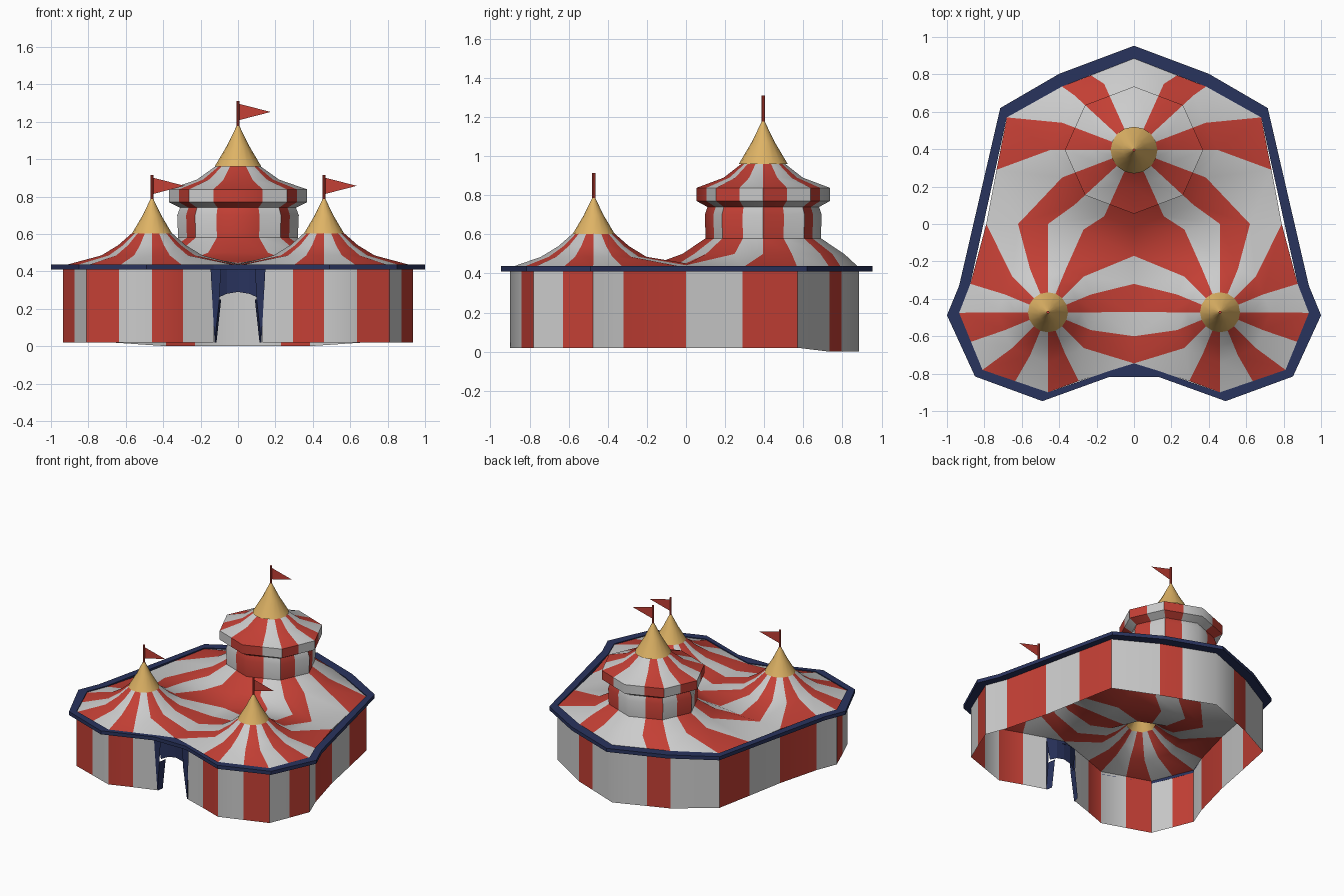
import bpy, bmesh, math
from mathutils import Vector

if "Cube" in bpy.data.objects:
    bpy.data.objects.remove(bpy.data.objects["Cube"])


def material(name, rgb):
    m = bpy.data.materials.new(name)
    m.diffuse_color = (*rgb, 1)
    m.use_nodes = True
    m.node_tree.nodes["Principled BSDF"].inputs["Base Color"].default_value = m.diffuse_color
    return m


WHITE = material("white_canvas", (0.8, 0.8, 0.8))
RED = material("red_canvas", (0.55, 0.05, 0.035))
GOLD = material("gold", (0.73, 0.45, 0.13))
NAVY = material("navy", (0.022, 0.033, 0.11))


def build(name, faces, mats, mirror=False, smooth=True):
    """faces: list of (points, material index)"""
    bm = bmesh.new()
    for pts, mi in faces:
        f = bm.faces.new([bm.verts.new(p) for p in pts])
        f.material_index = mi
    bmesh.ops.remove_doubles(bm, verts=bm.verts, dist=0.0005)
    me = bpy.data.meshes.new(name)
    bm.to_mesh(me)
    bm.free()
    for m in mats:
        me.materials.append(m)
    ob = bpy.data.objects.new(name, me)
    bpy.context.collection.objects.link(ob)
    if mirror:
        ob.modifiers.new("mirror", 'MIRROR').merge_threshold = 0.001
    if smooth:
        bpy.ops.object.select_all(action='DESELECT')
        ob.select_set(True)
        bpy.context.view_layer.objects.active = ob
        bpy.ops.object.shade_smooth_by_angle(angle=math.radians(42))
    return ob


def ray_point(c, r, k, z, sy=1.0):
    """Point on an octagon whose edges are split in half (16 rays, 0 = front)."""
    a = math.radians(-90 + 22.5 * k)
    if k % 2:
        r *= math.cos(math.radians(22.5))
    return Vector((c[0] + r * math.cos(a), c[1] + sy * r * math.sin(a), z))


def sectors(rays, first_red):
    """Striped canvas between neighbouring rays."""
    out = []
    for k in range(len(rays) - 1):
        a, b = rays[k], rays[k + 1]
        for i in range(len(a) - 1):
            out.append(([a[i], a[i + 1], b[i + 1], b[i]], (k + first_red) % 2))
    return out


# Roof: right half, one low front peak and half of the tall back tower
E = 0.43
FRONT, BACK = (0.46, -0.472), (0.0, 0.395)
front_ends = [(.46, -.9, E), (.635, -.84, E), (.81, -.78, E), (.873, -.63, E),
              (.935, -.475, E), (.875, -.32, E), (.79, 0, E), (.62, 0, .442),
              (.46, 0, .452), (.27, -.03, .455), (0, -.17, .445), (0, -.32, .44),
              (0, -.47, .437), (0, -.6, .433), (0, -.745, E), (.295, -.84, E)]
back_ends = front_ends[10:6:-1] + [(.735, .29, E), (.68, .57, E), (.385, .735, E),
                                   (.23, .795, E), (0, .885, E)]
front_profile = [(.10, .61), (.18, .54), (.27, .485)]
tower_profile = [(.115, .965), (.22, .89), (.37, .838), (.37, .77), (.31, .74),
                 (.325, .70), (.32, .58), (.45, .50)]
front_rays = [[ray_point(FRONT, r, k, z) for r, z in front_profile] + [Vector(e)]
              for k, e in enumerate(front_ends)]
front_rays.append(front_rays[0])
tower_rays = [[ray_point(BACK, r, j, z, 0.92) for r, z in tower_profile] + [Vector(e)]
              for j, e in enumerate(back_ends)]
for ray in (tower_rays[0], tower_rays[8]):
    for p in ray:
        p.x = 0
roof = sectors(front_rays, 0) + sectors(tower_rays, 1)
roof.append(([front_ends[6], back_ends[4], front_ends[7]], 0))
build("striped_roof", roof, [WHITE, RED], mirror=True)

# Wall: one stripe per outline segment
outline = [(.13, -.785, E), front_ends[15]] + front_ends[:7] + back_ends[4:]
wall = []
for i in range(len(outline) - 1):
    a, b = outline[i], outline[i + 1]
    za, zb = (0.0 if p[1] > 0.6 else 0.02 for p in (a, b))
    wall.append(([(a[0], a[1], za), (b[0], b[1], zb), b, a], i % 2))
build("striped_wall", wall, [WHITE, RED], mirror=True)

# Navy eave trim
inner = [(0, -.745), (.13, -.785), (.46, -.9), (.81, -.78), (.935, -.475),
         (.875, -.32), (.68, .57), (.385, .735), (0, .885)]
outer = [(0, -.817), (.13, -.817), (.49, -.947), (.85, -.815), (1, -.488),
         (.935, -.33), (.715, .62), (.40, .803), (0, .953)]
LO, HI = 0.41, 0.437
trim = []
for i in range(len(inner) - 1):
    a, b, c, d = inner[i], inner[i + 1], outer[i], outer[i + 1]
    trim += [([(*a, HI), (*c, HI), (*d, HI), (*b, HI)], 0),
             ([(*c, LO), (*d, LO), (*d, HI), (*c, HI)], 0),
             ([(*a, LO), (*b, LO), (*d, LO), (*c, LO)], 0),
             ([(*b, LO), (*a, LO), (*a, HI), (*b, HI)], 0)]
build("eave_trim", trim, [NAVY], mirror=True, smooth=False)

# Entrance: tied-back curtains and a scalloped valance
curtain = [([(.125, -.79, .02), (.147, -.80, .42), (.09, -.80, .42), (.10, -.80, .25)], 0),
           ([(.125, -.79, .02), (.10, -.80, .25), (.09, -.74, .25), (.115, -.74, .02)], 0)]
build("entrance_curtain", curtain, [NAVY], mirror=True, smooth=False)
valance = [([(0, -.75, .42), (0, -.75, .29), (.06, -.755, .28), (.06, -.755, .42)], 0),
           ([(.06, -.755, .42), (.06, -.755, .28), (.105, -.775, .26), (.13, -.785, .42)], 0)]
build("entrance_valance", valance, [NAVY], mirror=True, smooth=False)


# Gold caps, poles and pennants
def peak(prefix, x, y, radius, z0, z1, pole_top):
    n = 16

    def ring(r, z):
        return [(x + r * math.cos(2 * math.pi * i / n),
                 y + r * math.sin(2 * math.pi * i / n), z) for i in range(n)]

    base, mid, top = ring(radius, z0), ring(radius * .48, z0 + (z1 - z0) * .5), ring(.006, z1)
    cap = []
    for a, b in ((base, mid), (mid, top)):
        cap += [([a[i], a[(i + 1) % n], b[(i + 1) % n], b[i]], 0) for i in range(n)]
    build(prefix + "_gold_cap", cap, [GOLD])
    bpy.ops.mesh.primitive_cylinder_add(vertices=8, radius=.008, depth=pole_top - z1 + .03,
                                        location=(x, y, (pole_top + z1 - .03) / 2))
    pole = bpy.context.object
    pole.name = prefix + "_flag_pole"
    pole.data.materials.append(RED)
    t = pole_top - .013
    build(prefix + "_pennant", [([(x, y, t - .09), (x + .175, y, t - .045), (x, y, t)], 0)],
          [RED], smooth=False)


peak("back", *BACK, .125, .96, 1.18, 1.31)
peak("front_right", *FRONT, .107, .603, .79, .915)
peak("front_left", -FRONT[0], FRONT[1], .107, .603, .79, .915)
